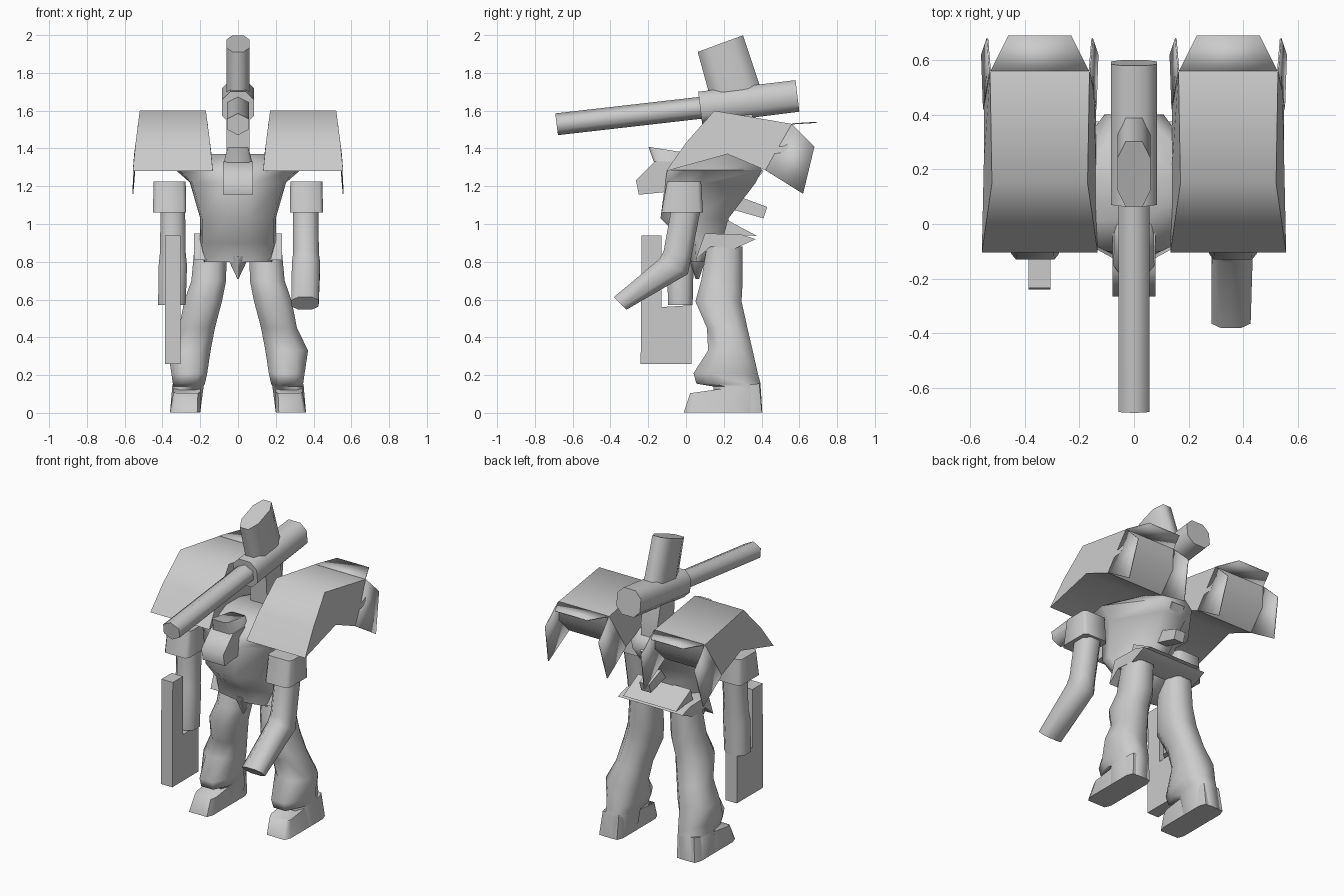
import bpy, bmesh, math

if "Cube" in bpy.data.objects:
    bpy.data.objects.remove(bpy.data.objects["Cube"])

OCT = [(1, .5), (.5, 1), (-.5, 1), (-1, .5), (-1, -.5), (-.5, -1), (.5, -1), (1, -.5)]
HEX = [(0, 1), (-1, .5), (-1, -.5), (0, -1), (1, -.5), (1, .5)]
BOX = [(1, .8), (.8, 1), (-.8, 1), (-1, .8), (-1, -.8), (-.8, -1), (.8, -1), (1, -.8)]
CHEST = [(.33, 1), (-.33, 1), (-1, -.2), (-.95, -.6), (-.3, -1), (.3, -1), (.95, -.6), (1, -.2)]


def finish(name, bm, angle=66):
    bmesh.ops.recalc_face_normals(bm, faces=bm.faces)
    mesh = bpy.data.meshes.new(name)
    bm.to_mesh(mesh)
    bm.free()
    ob = bpy.data.objects.new(name, mesh)
    bpy.context.collection.objects.link(ob)
    bpy.ops.object.select_all(action='DESELECT')
    bpy.context.view_layer.objects.active = ob
    ob.select_set(True)
    bpy.ops.object.shade_smooth_by_angle(angle=math.radians(angle))
    return ob


def loft(name, rings, shape=OCT, s=1):
    """Rings are (x, y, z, half width in x, half depth, tilt of depth axis in degrees)."""
    bm = bmesh.new()
    loops = []
    for x, y, z, hx, hv, a in rings:
        ca, sa = math.cos(math.radians(a)), math.sin(math.radians(a))
        loops.append([bm.verts.new((s * (x + u * hx), y + v * hv * ca, z + v * hv * sa))
                      for u, v in shape])
    n = len(shape)
    for p, q in zip(loops, loops[1:]):
        for i in range(n):
            bm.faces.new((p[i], p[(i + 1) % n], q[(i + 1) % n], q[i]))
    bm.faces.new(loops[0])
    bm.faces.new(loops[-1])
    return finish(name, bm)


def prism(name, profile, x0, x1, angle=45):
    """Side profile in (y, z), extruded across x."""
    bm = bmesh.new()
    a = [bm.verts.new((x0, y, z)) for y, z in profile]
    b = [bm.verts.new((x1, y, z)) for y, z in profile]
    n = len(a)
    bm.faces.new(a)
    bm.faces.new(b)
    for i in range(n):
        bm.faces.new((a[i], a[(i + 1) % n], b[(i + 1) % n], b[i]))
    return finish(name, bm, angle)


def thin_plate(name, outline, thickness=.006):
    bm = bmesh.new()
    bm.faces.new([bm.verts.new(p) for p in outline])
    mod = finish(name, bm).modifiers.new("Thickness", 'SOLIDIFY')
    mod.thickness = thickness
    mod.offset = 0


def pauldron(side, s):
    mid = .345
    # closed shell: (y, z, half width) around the side profile
    profile = [(-.105, 1.28, .212), (.0, 1.43, .197), (.15, 1.60, .175), (.56, 1.53, .182),
               (.54, 1.40, .197), (.42, 1.285, .205), (.22, 1.37, .205)]
    bm = bmesh.new()
    a, b = ([bm.verts.new((s * (mid + k * h), y, z)) for y, z, h in profile] for k in (-1, 1))
    n = len(profile)
    for i in range(n):
        bm.faces.new((a[i], a[(i + 1) % n], b[(i + 1) % n], b[i]))
    bm.faces.new(a)
    bm.faces.new(b)
    finish(side + "_pauldron", bm, 60)
    # level rear flap between two hanging side plates
    thin_plate(side + "_pauldron_flap", [(s * (mid + dx), y, z) for dx, y, z in
               ((-.18, .56, 1.53), (.18, .56, 1.53), (.115, .69, 1.538), (-.115, .69, 1.538))])
    for k, label in ((-1, "inner"), (1, "outer")):
        thin_plate(f"{side}_pauldron_{label}_plate", [(s * (mid + k * h), y, z) for y, z, h in
                   ((.56, 1.53, .182), (.68, 1.41, .192), (.62, 1.16, .212), (.42, 1.285, .205))])


# shoulder-mounted cannon above the head
loft("cannon_barrel", [(0, -.685, 1.528, .057, .058, 97), (0, .12, 1.62, .057, .058, 97)], HEX)
loft("cannon_housing", [(0, .075, 1.615, .085, .086, 97), (0, .59, 1.678, .085, .084, 97)], OCT)
loft("cannon_magazine", [(0, .26, 1.70, .06, .135, 14), (0, .182, 1.955, .06, .128, 20)])
prism("cannon_post", [(.22, 1.3), (.37, 1.28), (.38, 1.45), (.34, 1.62), (.2, 1.6)], -.06, .06)

# head with a swept crest
prism("head", [(-.265, 1.23), (-.25, 1.155), (-.1, 1.17), (.02, 1.25), (.02, 1.33), (-.165, 1.33)],
      -.079, .079, 60)
loft("head_crest", [(0, -.07, 1.31, .079, .095, -2), (0, -.095, 1.392, .055, .105, -9)], BOX)

# torso and hips
loft("torso", [(0, .09, .80, .18, .06, 0), (0, .12, .90, .2, .12, 0),
               (0, .045, 1.03, .2, .18, 0), (0, .13, 1.22, .255, .24, 0),
               (0, .15, 1.285, .33, .25, 0), (0, .2, 1.37, .17, .18, 0)], CHEST)
prism("hip_skirt", [(.05, .81), (.13, .88), (.26, .87), (.37, .92), (.29, .945), (.1, .95)],
      -.232, .232)
prism("rear_skirt", [(.22, 1.02), (.375, .937), (.2, .945)], -.19, .19)
loft("crotch_guard", [(0, .06, .83, .06, .05, 0), (0, .06, .71, .003, .01, 0)], HEX)
prism("spine_fin", [(.28, 1.37), (.41, 1.28), (.30, 1.14), (.2, 1.12)], -.045, .045)
prism("tail_nozzle", [(.2, 1.09), (.41, 1.03), (.43, 1.09), (.27, 1.15)], -.035, .035)

for s, side in ((1, "left"), (-1, "right")):
    pauldron(side, s)
    # arm cuff
    loft(side + "_shoulder_cuff", [(.362, -.02, 1.06, .088, .11, 0), (.362, -.01, 1.225, .085, .09, 0)],
         BOX, s)
    # thigh, flared shin and heel in one run
    loft(side + "_leg", [(.145, .205, .88, .085, .095, 0), (.155, .19, .70, .092, .11, 0),
                         (.185, .172, .59, .1, .122, 0), (.217, .218, .45, .095, .107, 0),
                         (.258, .235, .33, .113, .118, 0), (.258, .21, .21, .095, .17, 0),
                         (.26, .225, .155, .085, .17, 0), (.265, .27, .14, .083, .125, 0),
                         (.28, .28, .003, .08, .124, 0)], OCT, s)
    # foot, low at the toe
    loft(side + "_foot", [(.28, .195, .003, .08, .207, 0), (.27, .205, .13, .072, .185, 8)], BOX, s)

# bent left arm
loft("left_arm", [(.358, 0, 1.08, .068, .078, 0), (.36, -.045, .84, .068, .075, -12),
                  (.36, -.065, .775, .075, .085, -28), (.355, -.348, .58, .072, .047, -45)])
# straight right arm
loft("right_arm", [(-.345, -.01, 1.08, .065, .075, 0), (-.345, -.02, .85, .068, .065, 0),
                   (-.345, -.03, .78, .075, .07, 0), (-.35, -.03, .57, .073, .065, 0)])
# hand-held gun, hanging down
prism("hand_gun", [(-.235, .94), (-.13, .94), (-.13, .56), (.03, .57), (.03, .26), (-.24, .26)],
      -.387, -.305)
